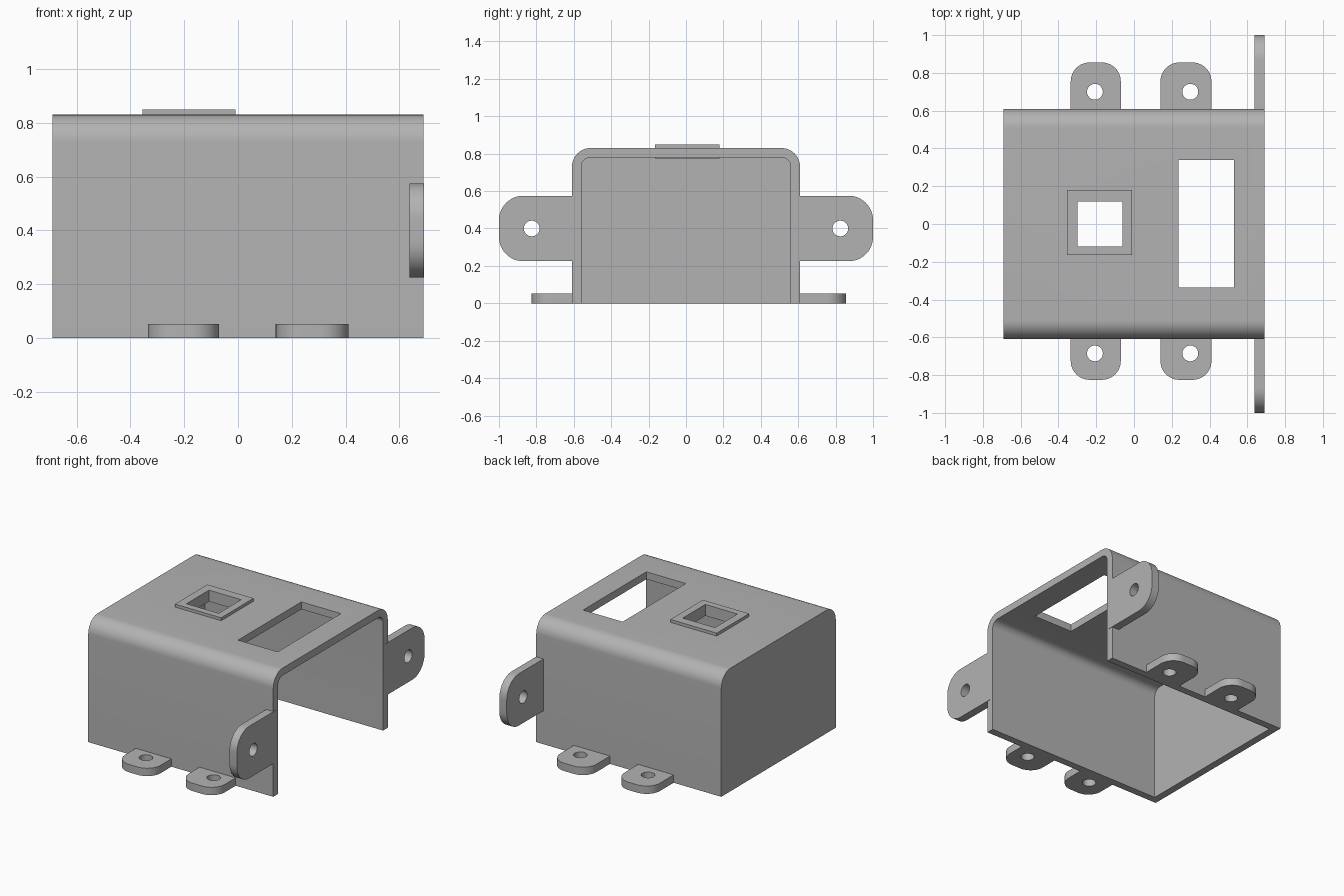
import bpy
import bmesh
from math import cos, sin, pi, radians
from mathutils import Vector

if "Cube" in bpy.data.objects:
    bpy.data.objects.remove(bpy.data.objects["Cube"], do_unlink=True)

grey = bpy.data.materials.new("plain grey")
grey.use_nodes = True
COLOUR = (0.45, 0.45, 0.45, 1)
grey.diffuse_color = COLOUR
grey.node_tree.nodes["Principled BSDF"].inputs["Base Color"].default_value = COLOUR


def rounded(u0, u1, v0, v1, radii=(0, 0, 0, 0), steps=12):
    """Rectangle outline, one radius per corner, anticlockwise from (u0, v0)."""
    points = []
    corners = ((u0, v0, 1, 1), (u1, v0, -1, 1), (u1, v1, -1, -1), (u0, v1, 1, -1))
    for i, ((u, v, su, sv), r) in enumerate(zip(corners, radii)):
        if not r:
            points.append((u, v))
            continue
        for k in range(steps + 1):
            a = pi + i * pi / 2 + k / steps * pi / 2
            points.append((u + su * r + r * cos(a), v + sv * r + r * sin(a)))
    return points


def prism(name, outline, axis, lo, hi):
    """Extrude an outline along x (outline in y, z) or z (outline in x, y)."""
    place = (lambda u, v: (lo, u, v)) if axis == "x" else (lambda u, v: (u, v, lo))
    shift = Vector((hi - lo, 0, 0)) if axis == "x" else Vector((0, 0, hi - lo))
    bm = bmesh.new()
    face = bm.faces.new([bm.verts.new(place(u, v)) for u, v in outline])
    side = bmesh.ops.extrude_face_region(bm, geom=[face])
    moved = [g for g in side["geom"] if isinstance(g, bmesh.types.BMVert)]
    bmesh.ops.translate(bm, verts=moved, vec=shift)
    bmesh.ops.recalc_face_normals(bm, faces=bm.faces)
    mesh = bpy.data.meshes.new(name)
    bm.to_mesh(mesh)
    bm.free()
    mesh.materials.append(grey)
    obj = bpy.data.objects.new(name, mesh)
    bpy.context.collection.objects.link(obj)
    return obj


def activate(obj):
    bpy.ops.object.select_all(action="DESELECT")
    obj.select_set(True)
    bpy.context.view_layer.objects.active = obj


def cut(obj, *cutters):
    activate(obj)
    for cutter in cutters:
        cutter.hide_render = True
        mod = obj.modifiers.new("cut", "BOOLEAN")
        mod.operation, mod.solver, mod.object = "DIFFERENCE", "EXACT", cutter
        bpy.ops.object.modifier_apply(modifier=mod.name)
        bpy.data.objects.remove(cutter, do_unlink=True)


def smooth(obj):
    activate(obj)
    bpy.ops.object.shade_smooth_by_angle(angle=radians(30))


def hole(u, v, axis, lo, hi, r=0.042):
    return prism("hole_cutter", rounded(u - r, u + r, v - r, v + r, (r * 0.999,) * 4, 8),
                 axis, lo, hi)


X, Y, TOP, WALL = 0.69, 0.61, 0.83, 0.05

# Housing: rounded hood, open below and at the +x end
housing = prism("housing", rounded(-Y, Y, 0, TOP, (0, 0, 0.1, 0.1)), "x", -X, X)
inside = prism("inside_cutter", rounded(WALL - Y, Y - WALL, -0.2, TOP - WALL, (0, 0, 0.05, 0.05)),
               "x", WALL - X, X + 0.2)
window = prism("window_cutter", rounded(0.235, 0.53, -0.335, 0.34), "z", 0.7, 1)
socket = prism("socket_cutter", rounded(-0.32, -0.04, -0.14, 0.155), "z", 0.7, 1)
cut(housing, inside, window, socket)
smooth(housing)

# Square collar set in the roof
collar = prism("roof_collar", rounded(-0.355, -0.01, -0.165, 0.18), "z", 0.773, 0.85)
cut(collar, prism("collar_cutter", rounded(-0.3, -0.06, -0.12, 0.12), "z", 0.7, 1))

# Upright mounting ears beside the open end
for side, label in ((-1, "front"), (1, "back")):
    a, b = sorted((side * 0.58, side * 1.0))
    r = 0.13
    radii = (0, r, r, 0) if side > 0 else (r, 0, 0, r)
    ear = prism(label + "_ear", rounded(a, b, 0.225, 0.575, radii), "x", 0.637, 0.692)
    cut(ear, hole(side * 0.825, 0.4, "x", 0.5, 0.8))
    smooth(ear)

# Flat mounting feet along the bottom edges
for side, label, tip, centre in ((-1, "front", -0.825, -0.685), (1, "back", 0.855, 0.7)):
    for x0, x1, hx, place in ((-0.335, -0.07, -0.207, "right"), (0.14, 0.41, 0.298, "left")):
        a, b = sorted((side * 0.58, tip))
        r = 0.1
        radii = (0, 0, r, r) if side > 0 else (r, r, 0, 0)
        foot = prism(f"{label}_{place}_foot", rounded(x0, x1, a, b, radii), "z", 0, 0.053)
        cut(foot, hole(hx, centre, "z", -0.1, 0.2))
        smooth(foot)
